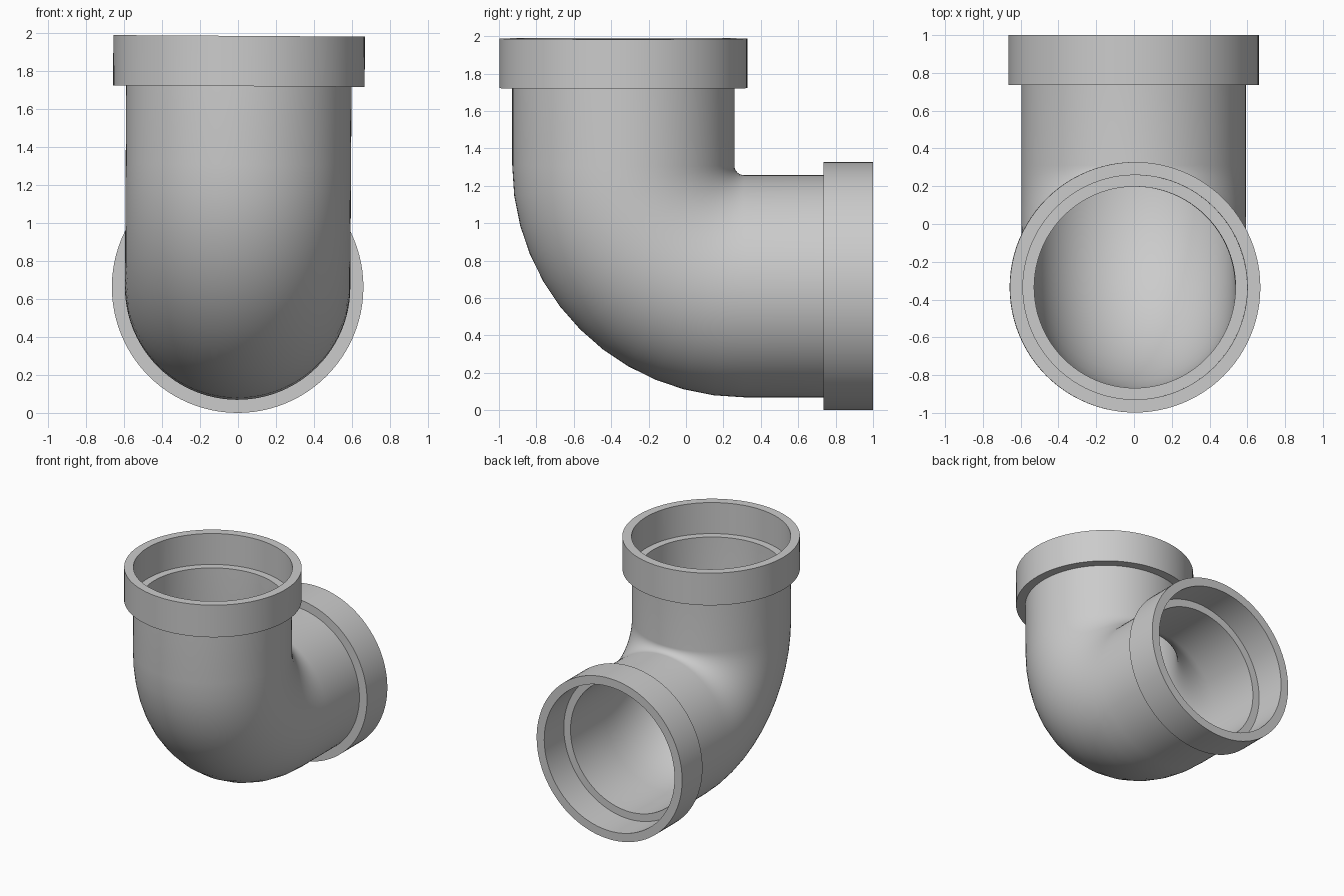
import bpy, bmesh, math
from mathutils import Vector, Matrix

if "Cube" in bpy.data.objects:
    bpy.data.objects.remove(bpy.data.objects["Cube"])

AXIS_Y, AXIS_Z = -0.335, 0.664        # axes of the upright and level arms
R_COLLAR, R_PIPE, R_BORE = 0.663, 0.594, 0.533
R_BEND = 0.645
TOP, BACK = 1.988, 1.0                # open ends
COLLAR, SOCKET = 0.265, 0.255         # collar height, socket depth
SIDES, STEPS = 96, 12
CY, CZ = AXIS_Y + R_BEND, AXIS_Z + R_BEND


def upright(depth, r):
    return (Vector((0, AXIS_Y, TOP - depth)), 0.0, r)


def level(depth, r):
    return (Vector((0, BACK - depth, AXIS_Z)), math.pi / 2, r)


def bend(r):
    out = []
    for i in range(STEPS + 1):
        a = math.pi / 2 * i / STEPS
        c = Vector((0, CY - R_BEND * math.cos(a), CZ - R_BEND * math.sin(a)))
        out.append((c, a, r))
    return out


def arm(end):
    # collar and pipe outline, from the bend outward and back into the bore
    outer = [end(COLLAR, R_PIPE), end(COLLAR, R_COLLAR), end(0, R_COLLAR)]
    inner = [end(0, R_PIPE), end(SOCKET, R_PIPE), end(SOCKET, R_BORE)]
    return outer + inner


# Full wall outline: outside of bend, level arm, bore, upright arm
stations = (bend(R_PIPE) + arm(level) + bend(R_BORE)[::-1]
            + arm(upright)[::-1])

bm = bmesh.new()
rings = []
for c, a, r in stations:
    radial = Vector((0, math.cos(a), math.sin(a)))
    rings.append([bm.verts.new(c + Vector((r * math.cos(t), 0, 0)) + radial * r * math.sin(t))
                  for t in (2 * math.pi * k / SIDES for k in range(SIDES))])
for i, ring in enumerate(rings):
    nxt = rings[(i + 1) % len(rings)]
    for k in range(SIDES):
        m = (k + 1) % SIDES
        bm.faces.new((ring[k], ring[m], nxt[m], nxt[k]))
bmesh.ops.recalc_face_normals(bm, faces=bm.faces[:])

# The fitting leans very slightly to +x
bmesh.ops.rotate(bm, verts=bm.verts[:], cent=(0, 0, AXIS_Z),
                 matrix=Matrix.Rotation(math.radians(0.35), 3, 'Y'))
bmesh.ops.translate(bm, verts=bm.verts[:], vec=(-0.002, 0, -min(v.co.z for v in bm.verts)))

mesh = bpy.data.meshes.new("pipe_elbow")
bm.to_mesh(mesh)
bm.free()
elbow = bpy.data.objects.new("pipe_elbow", mesh)
bpy.context.collection.objects.link(elbow)
bpy.context.view_layer.objects.active = elbow
elbow.select_set(True)
bpy.ops.object.shade_smooth_by_angle(angle=math.radians(30))
